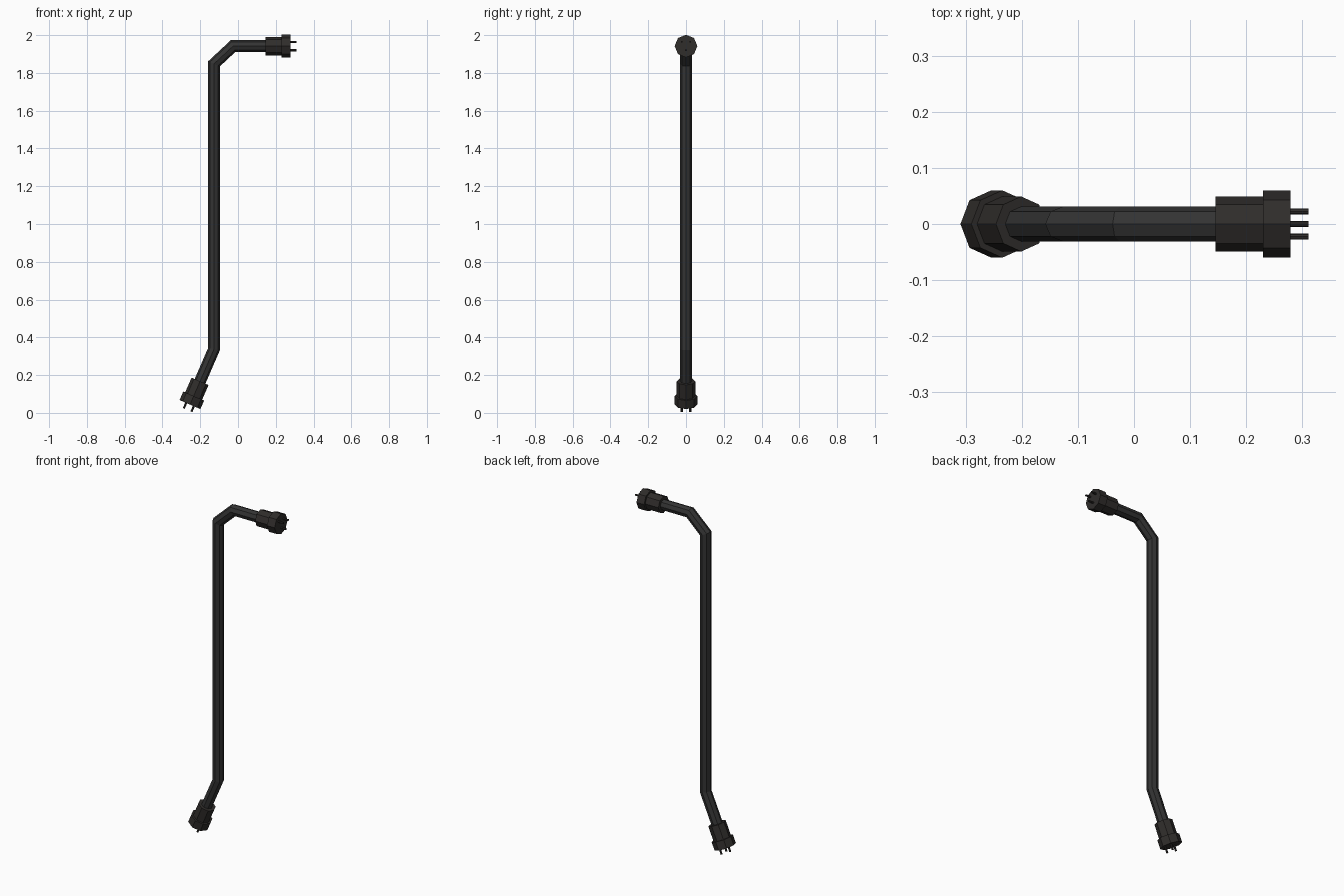
import bpy, bmesh, math
from mathutils import Vector

if "Cube" in bpy.data.objects:
    bpy.data.objects.remove(bpy.data.objects["Cube"])

SIDES = 8
Y = Vector((0, 1, 0))


def material(name, rgb):
    m = bpy.data.materials.new(name)
    m.diffuse_color = (*rgb, 1)
    m.use_nodes = True
    m.node_tree.nodes["Principled BSDF"].inputs["Base Color"].default_value = m.diffuse_color
    return m


cable_mat = material("cable_rubber", (0.034, 0.034, 0.034))
plug_mat = material("plug_plastic", (0.029, 0.026, 0.024))


def loft(name, path, radii, mat, sides=SIDES):
    """Flat-faced tube along a path in the xz plane, with mitred bends."""
    pts = [Vector(p) for p in path]
    bm = bmesh.new()
    rings = []
    for i, (p, r) in enumerate(zip(pts, radii)):
        a = pts[max(i - 1, 0)]
        b = pts[min(i + 1, len(pts) - 1)]
        d_in = (p - a).normalized() if (p - a).length > 1e-6 else None
        d_out = (b - p).normalized() if (b - p).length > 1e-6 else None
        d_in = d_in or d_out or (pts[-1] - pts[0]).normalized()
        d_out = d_out or d_in
        t = (d_in + d_out).normalized()
        side = Y.cross(t) / t.dot(d_in)
        rings.append([bm.verts.new(p + r * (math.cos(k * math.tau / sides) * side
                                            + math.sin(k * math.tau / sides) * Y))
                      for k in range(sides)])
    for lo, hi in zip(rings, rings[1:]):
        for k in range(sides):
            n = (k + 1) % sides
            bm.faces.new((lo[k], lo[n], hi[n], hi[k]))
    bm.faces.new(rings[0])
    bm.faces.new(rings[-1])
    bmesh.ops.recalc_face_normals(bm, faces=bm.faces)
    mesh = bpy.data.meshes.new(name)
    bm.to_mesh(mesh)
    bm.free()
    obj = bpy.data.objects.new(name, mesh)
    mesh.materials.append(mat)
    bpy.context.collection.objects.link(obj)
    return obj


def plug(name, start, direction):
    """Grip, wide collar and three pins, pointing away from the cable."""
    s, d = Vector(start), Vector(direction).normalized()
    up = d.cross(Y)
    at = lambda t: s + d * t
    loft(name + "_grip", [at(0), at(0.09)], [0.049] * 2, plug_mat)
    loft(name + "_collar", [at(0.085), at(0.134)], [0.06] * 2, plug_mat)
    for i, (y, u) in enumerate([(-0.0225, 0.022), (0.0225, 0.022), (0, -0.022)]):
        off = Y * y + up * u
        loft(f"{name}_pin_{i + 1}", [at(0.13) + off, at(0.166) + off],
             [0.0055] * 2, plug_mat, 8)


top = (0.145, 0, 1.942)
bottom = (-0.201, 0, 0.167)
bend = (-0.127, 0, 0.338)

# Cable with two upper bends and one lower bend
loft("cable", [bottom, bend, (-0.127, 0, 1.848), (-0.026, 0, 1.942), top],
     [0.031] * 5, cable_mat)

# Plugs at both ends
plug("upper_plug", top, (1, 0, 0))
plug("lower_plug", bottom, Vector(bottom) - Vector(bend))
